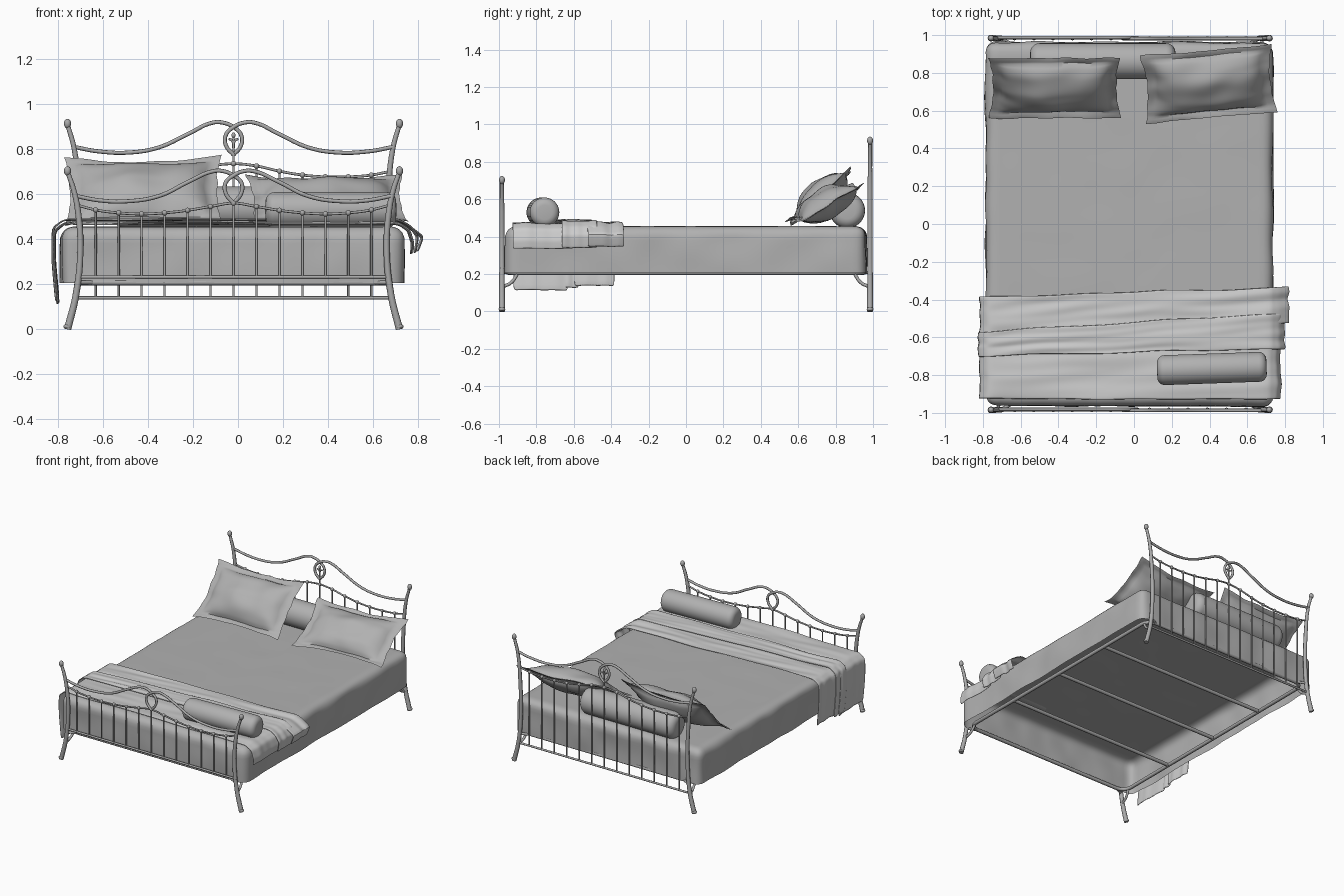
import bpy, bmesh, math
from math import radians
from mathutils import Vector, Matrix, noise

if "Cube" in bpy.data.objects:
    bpy.data.objects.remove(bpy.data.objects["Cube"])

CX = -0.02  # centre line of the iron frame


def grey(name, v):
    m = bpy.data.materials.new(name)
    m.diffuse_color = (v, v, v, 1)
    m.use_nodes = True
    m.node_tree.nodes["Principled BSDF"].inputs["Base Color"].default_value = m.diffuse_color
    return m


IRON, LINEN, THROW = grey("iron", 0.40), grey("linen", 0.44), grey("throw_cloth", 0.68)


def finish(ob, mat, angle=50):
    ob.data.materials.append(mat)
    bpy.ops.object.select_all(action='DESELECT')
    ob.select_set(True)
    bpy.context.view_layer.objects.active = ob
    if ob.type == 'CURVE':
        bpy.ops.object.convert(target='MESH')
    bpy.ops.object.shade_smooth_by_angle(angle=radians(angle))
    return ob


def obj_from_bm(name, bm, mat, angle=50):
    bmesh.ops.recalc_face_normals(bm, faces=bm.faces)
    me = bpy.data.meshes.new(name)
    bm.to_mesh(me)
    bm.free()
    ob = bpy.data.objects.new(name, me)
    bpy.context.collection.objects.link(ob)
    return finish(ob, mat, angle)


def tubes(name, paths, r, straight=False, cyclic=False):
    """Round bars through the given points, turned into one mesh."""
    cu = bpy.data.curves.new(name, 'CURVE')
    cu.dimensions = '3D'
    cu.bevel_depth, cu.bevel_resolution = r, 2
    cu.use_fill_caps = True
    cu.resolution_u = 6
    for pts in paths:
        sp = cu.splines.new('POLY' if straight else 'BEZIER')
        ps = sp.points if straight else sp.bezier_points
        ps.add(len(pts) - 1)
        for p, c in zip(ps, pts):
            p.co = (*c[:3], 1) if straight else c[:3]
            p.radius = c[3] if len(c) > 3 else 1
            if not straight:
                p.handle_left_type = p.handle_right_type = 'AUTO'
        sp.use_cyclic_u = cyclic
    ob = bpy.data.objects.new(name, cu)
    bpy.context.collection.objects.link(ob)
    finish(ob, IRON)


def balls(name, items):
    """items: (location, radius, z stretch)"""
    bm = bmesh.new()
    for loc, r, s in items:
        m = Matrix.Translation(loc) @ Matrix.Diagonal((r, r, r * s, 1))
        bmesh.ops.create_uvsphere(bm, u_segments=12, v_segments=8, radius=1, matrix=m)
    obj_from_bm(name, bm, IRON)


def end_board(name, y, post, scroll, rail, base_z):
    both = (-1, 1)
    # posts with finials and foot pads
    tubes(name + "_posts", [[(CX + s * x, y, z, r) for x, z, r in post] for s in both], 0.0135)
    tx, tz = post[-1][:2]
    balls(name + "_finials", [((CX + s * tx, y, tz + 0.003), 0.016, 1.35) for s in both])
    balls(name + "_feet", [((CX + s * 0.737, y, 0.012), 0.018, 0.67) for s in both])
    # crossing scrolls that make the top rail and the oval
    tubes(name + "_top_rail", [[(CX + s * x, y + s * 0.003, z) for x, z in scroll] for s in both], 0.009)
    # lower wavy rail, spindles, beads, base rail
    pts = [(k * 0.102, z) for k, z in enumerate(rail)]
    pts[-1] = (0.69, rail[-1])
    full = [(-x, z) for x, z in pts[:0:-1]] + pts
    tubes(name + "_wavy_rail", [[(CX + x, y, z) for x, z in full]], 0.006)
    tubes(name + "_spindles", [[(CX + x, y, base_z), (CX + x, y, z)] for x, z in full[1:-1]], 0.005, True)
    balls(name + "_beads", [((CX + x, y, z), 0.012, 1) for x, z in full[1:-1]])
    tubes(name + "_base_rail", [[(CX - 0.70, y, base_z), (CX + 0.70, y, base_z)]], 0.0075, True)
    # curved braces to the side rails
    d = 1 if y < 0 else -1
    tubes(name + "_braces", [[(CX + s * 0.70, y, 0.13), (CX + s * 0.693, y + d * 0.05, 0.155),
                              (CX + s * 0.685, y + d * 0.085, 0.205)] for s in both], 0.009)


end_board("headboard", 0.984,
          [(.737, 0, 1.2), (.70, .15, 1.1), (.682, .35, 1), (.687, .6, 1), (.707, .8, .85), (.737, .91, .75)],
          [(-.71, .81), (-.6, .79), (-.46, .785), (-.33, .808), (-.2, .868), (-.09, .918), (-.045, .917),
           (0, .898), (.035, .86), (.033, .815), (0, .775)],
          [.735, .725, .702, .685, .677, .677, .685, .70], 0.14)
end_board("footboard", -0.984,
          [(.737, 0, 1.2), (.70, .15, 1.1), (.68, .35, 1), (.69, .52, 1), (.71, .62, .85), (.737, .70, .75)],
          [(-.70, .592), (-.6, .573), (-.48, .568), (-.33, .592), (-.2, .655), (-.09, .702), (-.045, .702),
           (0, .683), (.036, .648), (.034, .603), (0, .56)],
          [.56, .545, .528, .517, .512, .517, .53, .55], 0.232)

# small leaf ornament inside the headboard oval
tubes("oval_ornament", [[(CX, .984, .735), (CX, .984, .80), (CX, .984, .865)]]
      + [[(CX, .984, .80), (CX + s * .008, .984, .84), (CX + s * .022, .984, .845)] for s in (-1, 1)], 0.005)
balls("ornament_bud", [((CX, .984, .862), .009, 1.4)])

# bed base: rounded rectangular hoop, cross bars and links to the end boards
hx, hy, r = 0.69, 0.95, 0.07
hoop = [(CX + sx * (hx - r) + r * math.cos(radians(a + t)), sy * (hy - r) + r * math.sin(radians(a + t)), 0.208)
        for sx, sy, a in ((1, 1, 0), (-1, 1, 90), (-1, -1, 180), (1, -1, 270)) for t in (0, 22.5, 45, 67.5, 90)]
tubes("base_frame", [hoop], 0.013, True, True)
tubes("cross_bars", [[(CX - hx, y, .208), (CX + hx, y, .208)] for y in (-.48, 0, .48)], 0.013, True)
tubes("frame_links", [[(CX + s * .62, t * .95, .208), (CX + s * .69, t * .984, .208)]
                      for s in (-1, 1) for t in (-1, 1)], 0.009, True)

# fitted sheet over the mattress: open-bottomed rounded shell
bm = bmesh.new()
hx, hy, top, r = 0.760, 0.963, 0.455, 0.055
bmesh.ops.create_grid(bm, x_segments=60, y_segments=76, size=1,
                      matrix=Matrix.Translation((0, 0, top)) @ Matrix.Diagonal((hx, hy, 1, 1)))
edges = [e for e in bm.edges if e.is_boundary]
for i in range(10):
    ext = bmesh.ops.extrude_edge_only(bm, edges=edges)['geom']
    bmesh.ops.translate(bm, verts=[g for g in ext if isinstance(g, bmesh.types.BMVert)], vec=(0, 0, -0.025))
    edges = [g for g in ext if isinstance(g, bmesh.types.BMEdge) and g.is_boundary]
for v in bm.verts:
    p = v.co
    core = Vector((max(r - hx, min(hx - r, p.x)), max(r - hy, min(hy - r, p.y)), min(p.z, top - r)))
    d = p - core
    if d.length > r:
        d = d.normalized() * r
    n = d.normalized()
    wob = noise.noise(Vector((p.x * 5, p.y * 5, p.z * 5)))
    side = 1 - abs(n.z)
    v.co = core + d + n * wob * (0.002 + 0.010 * side)
    v.co.x -= 0.025
obj_from_bm("mattress_sheet", bm, LINEN, 60)


def throw_layer(name, path, back, front, seed, ny=14):
    """Sheet hung over the bed: path runs across x-z, back/front = y at (left, right)."""
    pts = []
    for a, b in zip(path, path[1:]):
        steps = 26 if abs(b[0] - a[0]) > 0.8 else 3
        pts += [(a[0] + (b[0] - a[0]) * k / steps, a[1] + (b[1] - a[1]) * k / steps) for k in range(steps)]
    pts.append(path[-1])
    bm = bmesh.new()
    rows = []
    for x, z in pts:
        t = min(1, max(0, (x + 0.8) / 1.6))
        y0, y1 = back[0] + (back[1] - back[0]) * t, front[0] + (front[1] - front[0]) * t
        row = []
        for j in range(ny + 1):
            v = j / ny
            w = noise.noise(Vector((x * 2.2, v * 5 + x, seed)))
            edge = 0.012 * noise.noise(Vector((x * 3, seed, 0)))
            flat = abs(x) < 0.74
            row.append(bm.verts.new((x + (0 if flat else 0.010 * w), y0 + (y1 - y0) * v + edge,
                                     z + (0.009 * w if flat else 0.004 * w))))
        rows.append(row)
    for a, b in zip(rows, rows[1:]):
        for j in range(ny):
            bm.faces.new((a[j], a[j + 1], b[j + 1], b[j]))
    ob = obj_from_bm(name, bm, THROW, 60)
    so = ob.modifiers.new("thickness", 'SOLIDIFY')
    so.thickness, so.offset = 0.006, 0
    su = ob.modifiers.new("smooth", 'SUBSURF')
    su.levels = su.render_levels = 1


# folded throw: three overlapping layers across the foot end
throw_layer("throw_back_layer", [(-.80, .135), (-.815, .30), (-.815, .44), (-.77, .474), (.72, .474), (.765, .45),
                                 (.82, .41), (.795, .345)], (-.385, -.335), (-.60, -.53), 1)
throw_layer("throw_middle_fold", [(-.806, .125), (-.822, .30), (-.822, .45), (-.77, .488), (.72, .486), (.77, .455),
                                  (.80, .41), (.788, .34)], (-.57, -.47), (-.70, -.66), 5)
throw_layer("throw_front_layer", [(-.80, .11), (-.818, .30), (-.818, .43), (-.77, .470), (.71, .470), (.757, .44),
                                  (.775, .38), (.77, .335)], (-.63, -.60), (-.925, -.93), 9)


def bolster(name, loc, r, length, rot, soft):
    bm = bmesh.new()
    bmesh.ops.create_cone(bm, cap_ends=True, segments=40, radius1=r, radius2=r, depth=length,
                          matrix=Matrix.Rotation(radians(90), 4, 'Y'))
    caps = [e for e in bm.edges if abs(e.verts[0].co.x - e.verts[1].co.x) < 1e-4]
    bmesh.ops.bevel(bm, geom=caps, offset=soft, segments=5, profile=0.5, affect='EDGES')
    ob = obj_from_bm(name, bm, LINEN)
    ob.location, ob.rotation_euler = loc, (0, 0, radians(rot))


bolster("foot_bolster", (0.412, -0.765, 0.53), 0.079, 0.58, 2, 0.04)
bolster("head_bolster", (-0.165, 0.862, 0.54), 0.095, 0.77, 0, 0.05)


def pillow(name, loc, rot, w, h, thick, seed, n=36):
    """Stuffed cushion with a flat flange all round."""
    bm = bmesh.new()
    for s in (1, -1):
        g = bmesh.ops.create_grid(bm, x_segments=n, y_segments=n, size=1)['verts']
        for v in g:
            u, t = v.co.x, v.co.y
            a, b = min(1, abs(u) / 0.86), min(1, abs(t) / 0.83)
            puff = ((1 - a ** 2.5) * (1 - b ** 2)) ** 0.6
            rim = max(abs(u), abs(t)) < 0.999
            wr = noise.noise(Vector((u * 2, t * 1.2, seed)))
            curl = 0.012 * noise.noise(Vector((u * 2, t * 2, seed + 7))) + 0.02 * u * u * t
            curl += 0.018 * max(0, -t - 0.8) * 5  # lower flange turns out onto the bed
            wave = 0.03 * noise.noise(Vector((u * 3, t * 3, seed + 3)))
            v.co = (u * w * (1 - 0.07 * (1 - t * t) + wave), t * h * (1 - 0.08 * (1 - u * u) + wave),
                    s * (thick * puff * (1 + 0.1 * wr) + (0.003 if rim else 0)) + curl)
    bmesh.ops.remove_doubles(bm, verts=bm.verts, dist=0.0005)
    ob = obj_from_bm(name, bm, LINEN, 60)
    ob.location, ob.rotation_euler = loc, [radians(a) for a in rot]


pillow("left_pillow", (-0.42, 0.725, 0.61), (41, -1, 0), 0.35, 0.22, 0.085, 2)
pillow("right_pillow", (0.395, 0.745, 0.575), (27, 0, 5), 0.35, 0.21, 0.08, 4)
